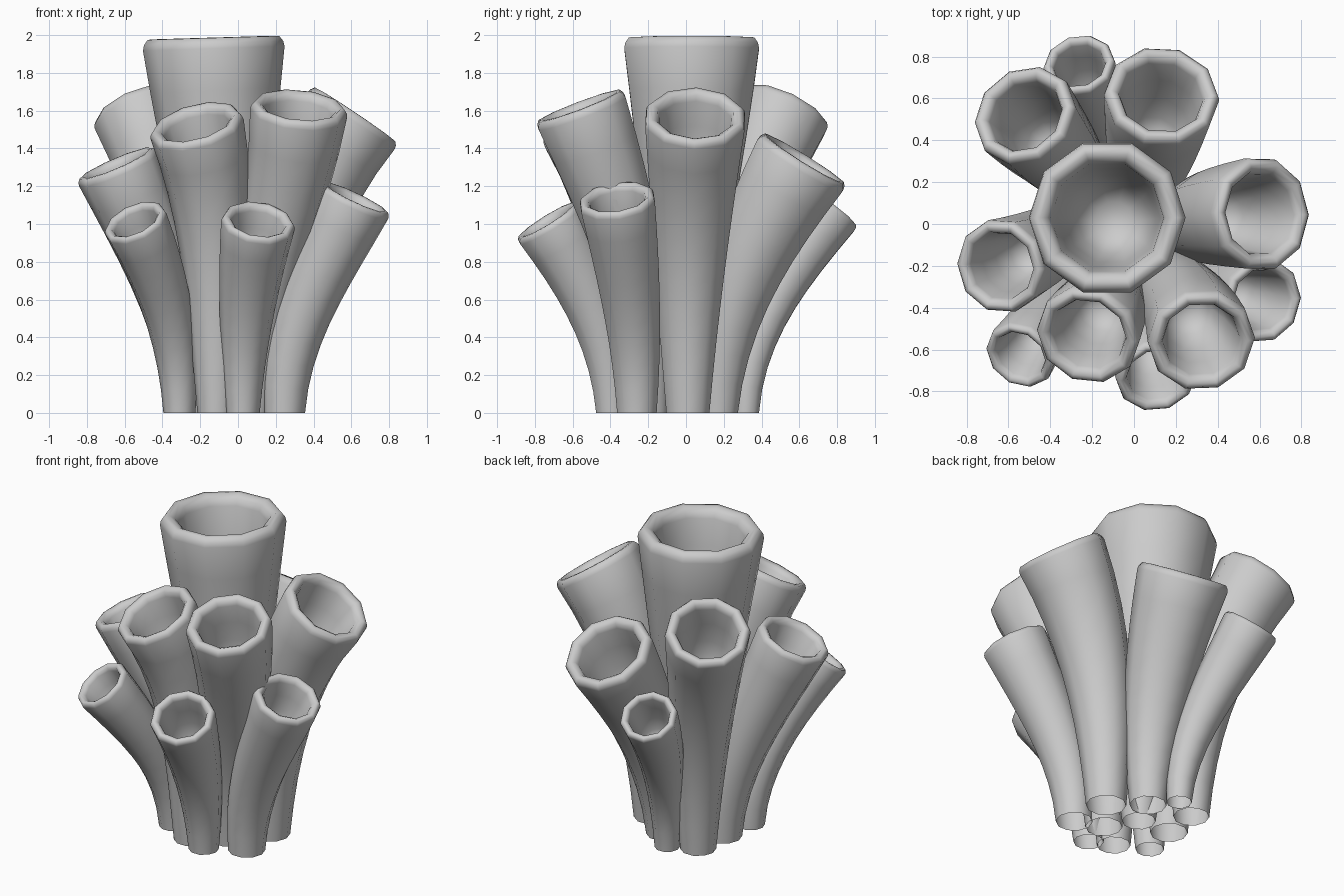
import bpy, bmesh, math
from mathutils import Vector

if "Cube" in bpy.data.objects:
    bpy.data.objects.remove(bpy.data.objects["Cube"])

SIDES = 10
STEPS = 9

# name: base (x, y, radius), rim centre (x, y, z, radius), rim lean (dx/dz, dy/dz)
TUBES = {
    "centre_tube":      ((-.045, -.01, .10), (-.13, .03, 1.985, .375), (-.03, .0)),
    "back_right_tube":  ((.035, .17, .11), (.135, .625, 1.345, .277), (.10, .62)),
    "back_left_tube":   ((-.25, .23, .107), (-.53, .53, 1.615, .256), (-.40, .48)),
    "right_tube":       ((.225, .01, .12), (.62, .05, 1.58, .276), (.67, .04)),
    "front_right_tube": ((.07, -.195, .11), (.325, -.565, 1.625, .258), (.10, -.38)),
    "front_left_tube":  ((-.115, -.325, .10), (-.225, -.54, 1.535, .253), (-.27, -.47)),
    "left_tube":        ((-.27, .0, .112), (-.645, -.205, 1.32, .228), (-.43, -.15)),
    "low_left_tube":    ((-.31, -.225, .085), (-.55, -.635, 1.02, .175), (-.47, -.62)),
    "low_front_tube":   ((.025, -.39, .09), (.11, -.735, 1.02, .197), (.17, -.62)),
    "low_right_tube":   ((.245, -.26, .11), (.62, -.367, 1.14, .207), (.47, -.15)),
    "low_back_tube":    ((-.085, .315, .075), (-.265, .77, 1.08, .174), (-.20, .72)),
}

# rounded lip and inner cup: (radius factor, depth below rim), in rim radii
LIP = [(1.0, .14), (.985, .07), (.93, .0), (.85, -.005), (.76, .05), (.72, .15),
       (.66, .6), (.58, 1.1), (.45, 1.6), (.24, 1.85)]


def build_tube(name, base, rim, lean):
    p0, r0 = Vector((base[0], base[1], 0)), base[2]
    p3, r1 = Vector(rim[:3]), rim[3]
    h = (p3 - p0).length
    end = Vector((lean[0], lean[1], 1)).normalized()
    p1 = p0 + Vector((0, 0, h * .36))
    p2 = p3 - end * (h * .36)

    def path(t):
        u = 1 - t
        pos = u**3 * p0 + 3*u*u*t * p1 + 3*u*t*t * p2 + t**3 * p3
        tan = u*u * (p1 - p0) + 2*u*t * (p2 - p1) + t*t * (p3 - p2)
        return pos, tan.normalized()

    # outer wall rings, then the lip and cup
    t_top = 1 - LIP[0][1] * r1 / h
    rings = [(t_top * i / STEPS, r0 + (r1 - r0) * i / STEPS) for i in range(STEPS)]
    rings += [(1 - d * r1 / h, f * r1) for f, d in LIP]

    bm = bmesh.new()
    prev = None
    for t, r in rings:
        c, n = path(t)
        ax = Vector((1, 0, 0))
        ax = (ax - n * ax.dot(n)).normalized()
        ay = n.cross(ax)
        ring = []
        for k in range(SIDES):
            a = 2 * math.pi * k / SIDES
            ring.append(bm.verts.new(c + r * (math.cos(a) * ax + math.sin(a) * ay)))
        if prev:
            for k in range(SIDES):
                j = (k + 1) % SIDES
                bm.faces.new((prev[k], prev[j], ring[j], ring[k]))
        prev = ring
    bm.faces.new(prev)  # cup floor; the base stays open

    me = bpy.data.meshes.new(name)
    bm.to_mesh(me)
    bm.free()
    ob = bpy.data.objects.new(name, me)
    bpy.context.collection.objects.link(ob)
    return ob


for name, spec in TUBES.items():
    tube = build_tube(name, *spec)
    bpy.ops.object.select_all(action='DESELECT')
    tube.select_set(True)
    bpy.context.view_layer.objects.active = tube
    bpy.ops.object.shade_smooth_by_angle(angle=math.radians(60))
